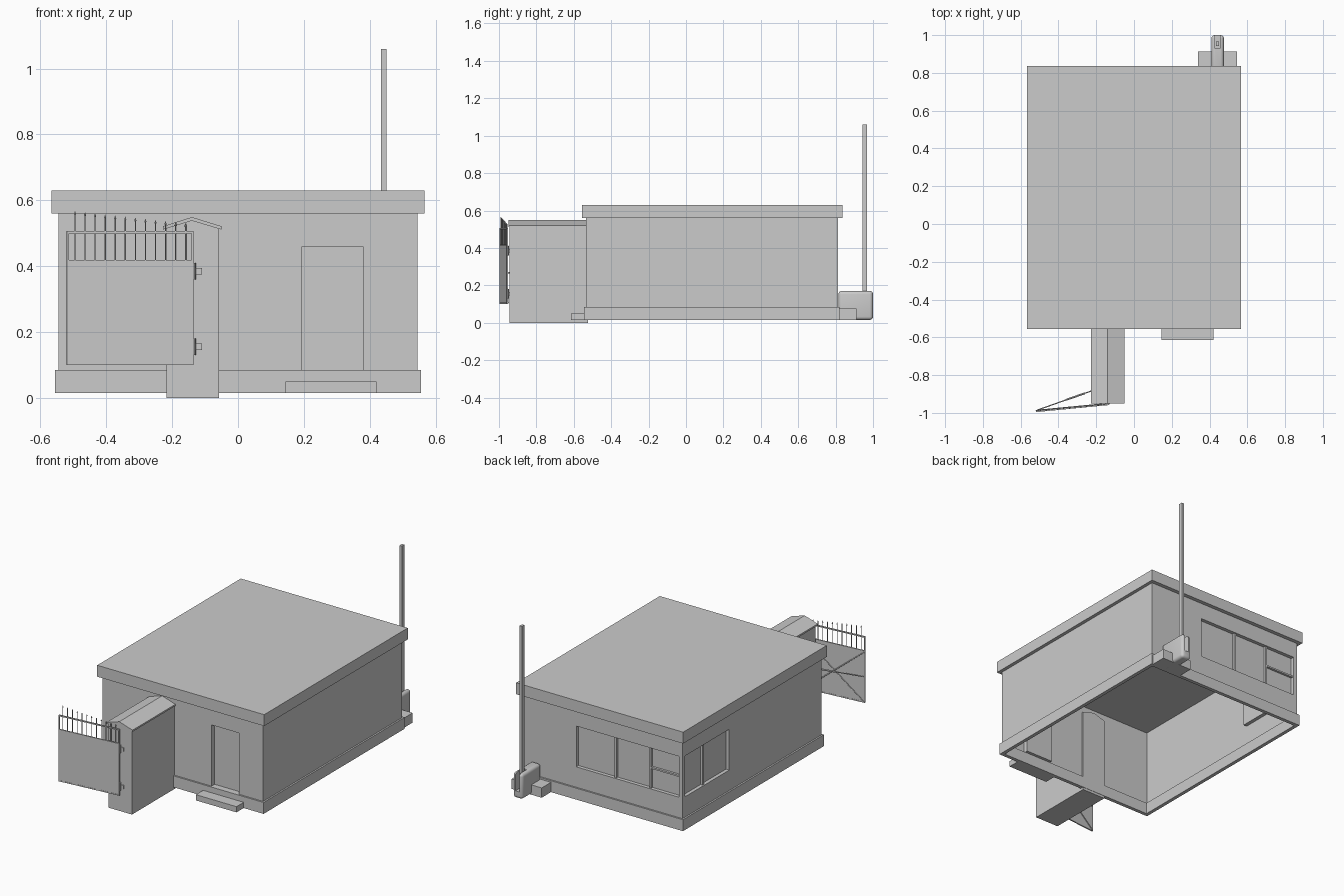
import bpy, bmesh, math
from mathutils import Vector, Matrix

if "Cube" in bpy.data.objects:
    bpy.data.objects.remove(bpy.data.objects["Cube"])

grey = bpy.data.materials.new("plain_grey")
grey.diffuse_color = (0.6, 0.6, 0.6, 1)
grey.use_nodes = True
grey.node_tree.nodes["Principled BSDF"].inputs["Base Color"].default_value = grey.diffuse_color


def make(name, bm, matrix=None):
    bmesh.ops.recalc_face_normals(bm, faces=bm.faces)
    me = bpy.data.meshes.new(name)
    bm.to_mesh(me)
    bm.free()
    me.materials.append(grey)
    ob = bpy.data.objects.new(name, me)
    bpy.context.collection.objects.link(ob)
    if matrix:
        ob.matrix_world = matrix
    return ob


def add_box(bm, x0, x1, y0, y1, z0, z1):
    m = Matrix.Translation(((x0 + x1) / 2, (y0 + y1) / 2, (z0 + z1) / 2)) @ \
        Matrix.Diagonal((x1 - x0, y1 - y0, z1 - z0, 1))
    bmesh.ops.create_cube(bm, size=1, matrix=m)


def box(name, *b, matrix=None):
    bm = bmesh.new()
    add_box(bm, *b)
    return make(name, bm, matrix)


def add_rod(bm, a, b, r, n=8, r2=None):
    a, b = Vector(a), Vector(b)
    d = b - a
    m = Matrix.Translation((a + b) / 2) @ d.to_track_quat('Z', 'Y').to_matrix().to_4x4()
    bmesh.ops.create_cone(bm, cap_ends=True, segments=n, radius1=r,
                          radius2=r if r2 is None else r2, depth=d.length, matrix=m)


def extrude_y(name, prof, y0, y1):
    bm = bmesh.new()
    f = bm.faces.new([bm.verts.new((x, y0, z)) for x, z in prof])
    g = bmesh.ops.extrude_face_region(bm, geom=[f])
    bmesh.ops.translate(bm, vec=(0, y1 - y0, 0),
                        verts=[v for v in g['geom'] if isinstance(v, bmesh.types.BMVert)])
    return make(name, bm)


X, Y0, Y1, ZB, ZT = 0.545, -0.535, 0.812, 0.015, 0.56


# Walls: open shell of four sheets, each with an optional recess (u0, u1, z0, z1, depth)
def wall(bm, origin, along, inward, length, recess=None):
    o, a, n = Vector(origin), Vector(along), Vector(inward)

    def quad(pts):
        bm.faces.new([bm.verts.new(o + a * u + n * d + Vector((0, 0, z))) for u, d, z in pts])

    if not recess:
        quad([(0, 0, ZB), (length, 0, ZB), (length, 0, ZT), (0, 0, ZT)])
        return
    u0, u1, z0, z1, dep = recess
    us, zs = [0, u0, u1, length], [ZB, z0, z1, ZT]
    for i in range(3):
        for j in range(3):
            d = dep if i == j == 1 else 0
            quad([(us[i], d, zs[j]), (us[i + 1], d, zs[j]),
                  (us[i + 1], d, zs[j + 1]), (us[i], d, zs[j + 1])])
    rim = [(u0, z0), (u1, z0), (u1, z1), (u0, z1)]
    for k in range(4):
        (p, q), (r, s) = rim[k], rim[(k + 1) % 4]
        quad([(p, 0, q), (r, 0, s), (r, dep, s), (p, dep, q)])


bm = bmesh.new()
wall(bm, (-X, Y0, 0), (1, 0, 0), (0, 1, 0), 2 * X, (X + 0.195, X + 0.38, 0.085, 0.46, 0.03))
wall(bm, (-X, Y1, 0), (1, 0, 0), (0, -1, 0), 2 * X, (0.025, X + 0.175, 0.21, 0.46, 0.022))
wall(bm, (-X, Y0, 0), (0, 1, 0), (1, 0, 0), Y1 - Y0, (0.36 - Y0, Y1 - Y0 - 0.025, 0.21, 0.46, 0.022))
wall(bm, (X, Y0, 0), (0, 1, 0), (-1, 0, 0), Y1 - Y0)
bmesh.ops.remove_doubles(bm, verts=bm.verts, dist=0.0005)
make("walls", bm)

# Flat roof slab
box("roof", -0.566, 0.566, -0.555, 0.836, 0.56, 0.63)

# Plinth ring round the wall foot
bm = bmesh.new()
o, i = 0.01, 0.012
for s in (-1, 1):
    a, b = sorted((s * (X + o), s * (X - i)))
    add_box(bm, a, b, Y0 - o, Y1 + o, 0.015, 0.085)
add_box(bm, -X + i, X - i, Y0 - o, Y0 + i, 0.015, 0.085)
add_box(bm, -X + i, X - i, Y1 - i, Y1 + o, 0.015, 0.085)
make("plinth", bm)

# Door step
box("door_step", 0.145, 0.42, -0.615, -0.54, 0.015, 0.05)

# Window bars on the back and left sides
bm = bmesh.new()
for x in (-0.085, -0.32):
    add_box(bm, x - 0.006, x + 0.006, Y1 - 0.024, Y1 - 0.008, 0.21, 0.46)
add_box(bm, -0.52, -0.32, Y1 - 0.024, Y1 - 0.008, 0.33, 0.34)
add_box(bm, -X + 0.008, -X + 0.024, 0.594, 0.606, 0.21, 0.46)
make("window_bars", bm)

# Gate pillar with gabled cap
extrude_y("gate_pillar", [(-0.217, 0), (-0.057, 0), (-0.057, 0.515), (-0.14, 0.54), (-0.217, 0.515)],
          -0.945, -0.525)
extrude_y("pillar_cap", [(-0.228, 0.521), (-0.14, 0.549), (-0.05, 0.521), (-0.05, 0.511),
                         (-0.14, 0.538), (-0.228, 0.511)], -0.95, -0.535)

# Swung gate leaf, modelled along its own x axis
H, T = Vector((-0.135, -0.955, 0)), Vector((-0.52, -0.992, 0))
L = (T - H).length
gm = Matrix.Translation(H) @ Matrix.Rotation(math.atan2(T.y - H.y, T.x - H.x), 4, 'Z')
box("gate_panel", 0, L, -0.003, 0.003, 0.10, 0.418, matrix=gm)
bm = bmesh.new()
for u in (0, L - 0.006):
    add_box(bm, u, u + 0.006, -0.004, 0.004, 0.10, 0.506)
for z in (0.10, 0.412, 0.499):
    add_box(bm, 0, L, -0.004, 0.004, z, z + 0.007)
add_rod(bm, (0.004, -0.005, 0.41), (L - 0.004, -0.005, 0.105), 0.003)
add_rod(bm, (0.004, -0.005, 0.105), (L - 0.004, -0.005, 0.41), 0.003)
make("gate_frame", bm, gm)

# Twelve spiked bars, rising toward the free end
bm = bmesh.new()
for k in range(12):
    u = 0.024 + k * 0.0307
    top = 0.53 + 0.037 * k / 11
    add_rod(bm, (u, 0, 0.415), (u, 0, top - 0.012), 0.002, 6)
    add_rod(bm, (u, 0, top - 0.012), (u, 0, top - 0.008), 0.002, 6, 0.0035)
    add_rod(bm, (u, 0, top - 0.008), (u, 0, top), 0.0035, 6, 0.0004)
make("gate_spikes", bm, gm)

# Hinges and the opener arm
bm = bmesh.new()
for z in (0.13, 0.36):
    add_rod(bm, (-0.133, -0.952, z), (-0.133, -0.952, z + 0.05), 0.005, 10)
    add_box(bm, -0.133, -0.11, -0.95, -0.943, z + 0.015, z + 0.035)
make("gate_hinges", bm)
bm = bmesh.new()
add_rod(bm, (-0.215, -0.88, 0.28), (-0.512, -0.985, 0.26), 0.003)
add_rod(bm, (-0.26, -0.896, 0.277), (-0.36, -0.931, 0.27), 0.005)
make("gate_arm", bm)

# Barrier post at the back: rounded housing, slot, footing and raised boom
box("barrier_footing", 0.34, 0.545, 0.815, 0.912, 0.015, 0.075)
body = box("barrier_housing", 0.41, 0.476, 0.815, 1.0, 0.015, 0.17)
cut = box("slot_cutter", 0.43, 0.456, 0.93, 1.05, 0.06, 0.3)
cut.hide_render = True
cut.hide_set(True)
bev = body.modifiers.new("round", 'BEVEL')
bev.width, bev.segments = 0.018, 4
sub = body.modifiers.new("slot", 'BOOLEAN')
sub.object = cut
bpy.context.view_layer.objects.active = body
body.select_set(True)
for m in ("round", "slot"):
    bpy.ops.object.modifier_apply(modifier=m)
bpy.data.objects.remove(cut)
bpy.ops.object.shade_smooth_by_angle(angle=math.radians(35))
box("barrier_boom", 0.435, 0.451, 0.943, 0.967, 0.055, 1.06)
